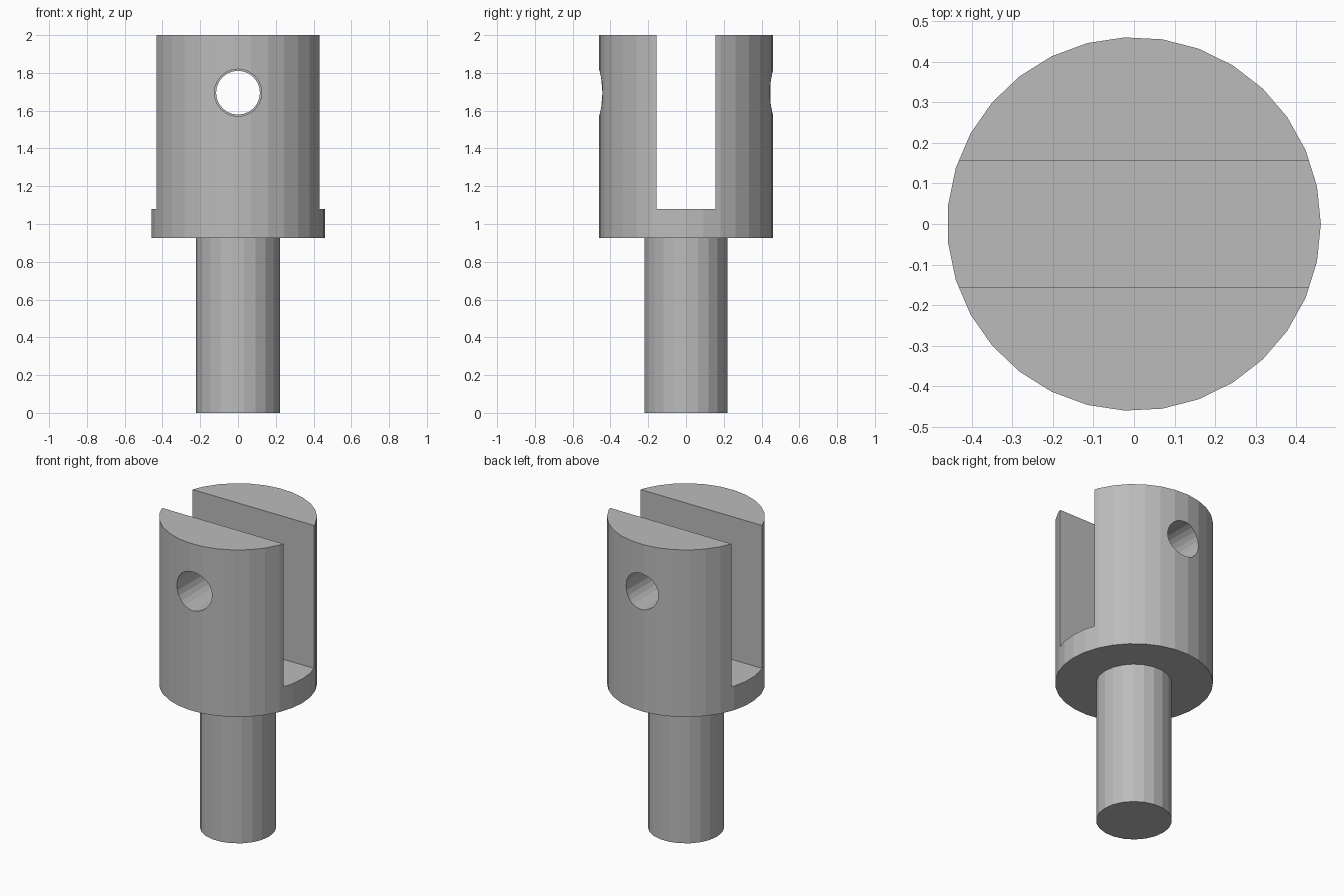
import bpy
from math import pi

if "Cube" in bpy.data.objects:
    bpy.data.objects.remove(bpy.data.objects["Cube"])

steel = bpy.data.materials.new("plain_grey")
steel.use_nodes = True
GREY = (0.5, 0.5, 0.5, 1)
steel.diffuse_color = GREY
steel.node_tree.nodes["Principled BSDF"].inputs["Base Color"].default_value = GREY


def cylinder(name, radius, z0, z1, sides):
    """Upright faceted cylinder with its first corner on +x."""
    bpy.ops.mesh.primitive_cylinder_add(vertices=sides, radius=radius, depth=z1 - z0,
                                        location=(0, 0, (z0 + z1) / 2),
                                        rotation=(0, 0, -pi / 2))
    ob = bpy.context.object
    ob.name = name
    ob.data.materials.append(steel)
    return ob


def cut(target, cutter):
    """Subtract a hidden cutter from the target."""
    cutter.hide_render = True
    cutter.data.materials.append(steel)
    mod = target.modifiers.new(cutter.name, "BOOLEAN")
    mod.operation = "DIFFERENCE"
    mod.solver = "EXACT"
    mod.object = cutter
    bpy.context.view_layer.objects.active = target
    bpy.ops.object.modifier_apply(modifier=mod.name)
    bpy.data.objects.remove(cutter)


# Lower pin, seated into the head
cylinder("shaft", 0.222, 0, 0.95, 22)

# Fork head
head = cylinder("fork_head", 0.461, 0.925, 2, 31)

# Slot between the two lugs, open at the top
bpy.ops.mesh.primitive_cube_add(size=1, location=(0, 0, 1.58))
slot = bpy.context.object
slot.name = "slot_cutter"
slot.scale = (2, 0.31, 1)
cut(head, slot)

# Cross hole, slightly wider through the front lug
for name, y, radius in (("front_hole_cutter", -0.35, 0.125),
                        ("back_hole_cutter", 0.35, 0.116)):
    bpy.ops.mesh.primitive_cylinder_add(vertices=24, radius=radius, depth=0.6,
                                        location=(0, y, 1.695), rotation=(pi / 2, 0, 0))
    hole = bpy.context.object
    hole.name = name
    cut(head, hole)
